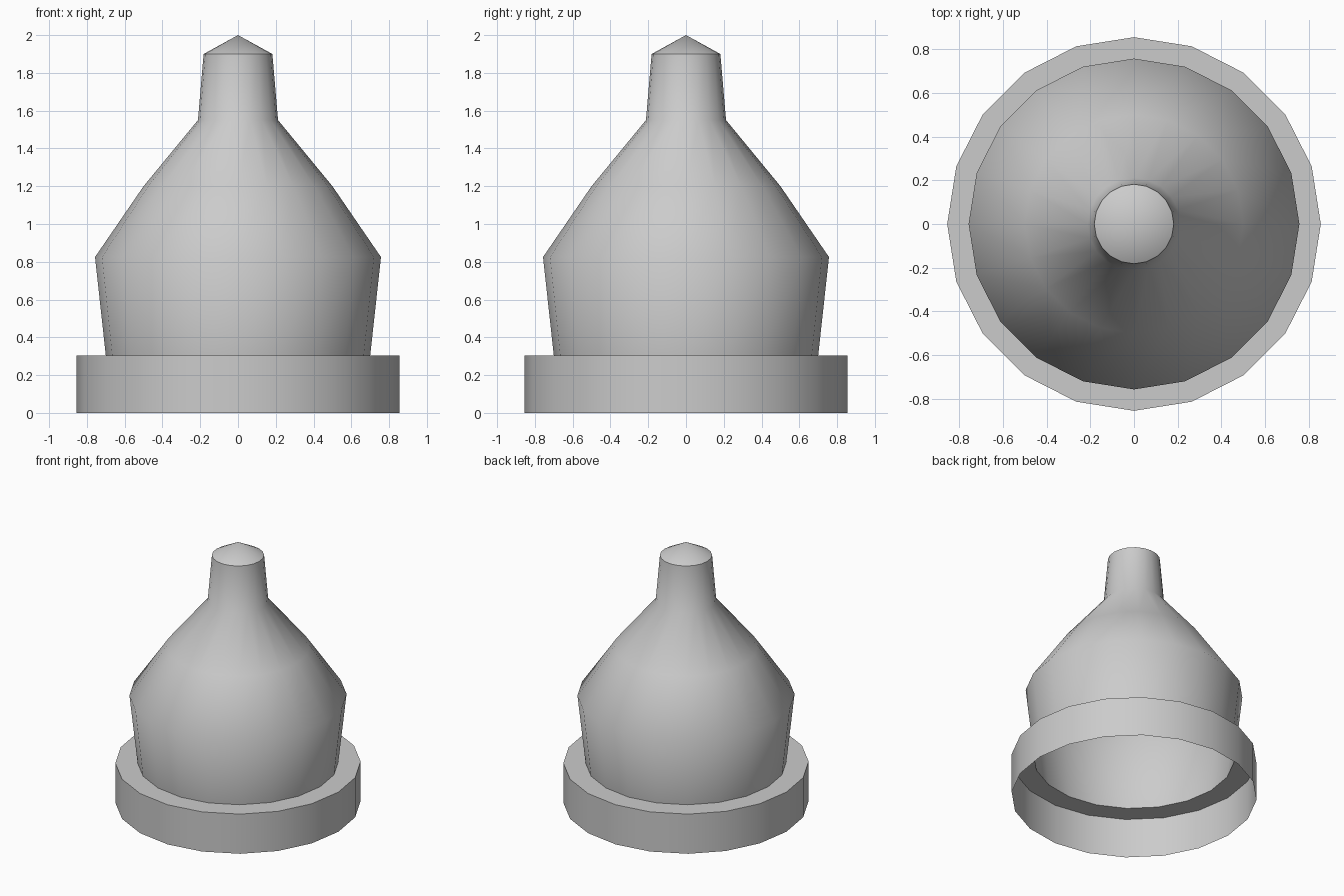
import bpy
import bmesh
from math import cos, sin, tau, radians

if "Cube" in bpy.data.objects:
    bpy.data.objects.remove(bpy.data.objects["Cube"])

SIDES = 20


def lathe(name, profile):
    """Revolve (radius, height) points, listed upwards, into an open shell."""
    bm = bmesh.new()
    rings = []
    for r, z in profile:
        if r == 0:
            rings.append([bm.verts.new((0, 0, z))] * SIDES)
        else:
            rings.append([bm.verts.new((r * cos(tau * j / SIDES), r * sin(tau * j / SIDES), z))
                          for j in range(SIDES)])
    for low, high in zip(rings, rings[1:]):
        for j in range(SIDES):
            k = (j + 1) % SIDES
            corners = [low[j], low[k], high[k], high[j]]
            bm.faces.new(list(dict.fromkeys(corners)))
    mesh = bpy.data.meshes.new(name)
    bm.to_mesh(mesh)
    bm.free()
    obj = bpy.data.objects.new(name, mesh)
    bpy.context.collection.objects.link(obj)
    bpy.ops.object.select_all(action='DESELECT')
    obj.select_set(True)
    bpy.context.view_layer.objects.active = obj
    bpy.ops.object.shade_smooth_by_angle(angle=radians(48))
    return obj


# Base collar: thin wall with a flat ledge, open underneath
lathe("base_collar", [(0.855, 0), (0.855, 0.305), (0.70, 0.305)])

# Hollow body tapering into the neck, closed by a shallow cone tip
lathe("body_and_neck", [(0.70, 0.305), (0.757, 0.825), (0.50, 1.20),
                        (0.212, 1.55), (0.182, 1.90), (0, 2.0)])
